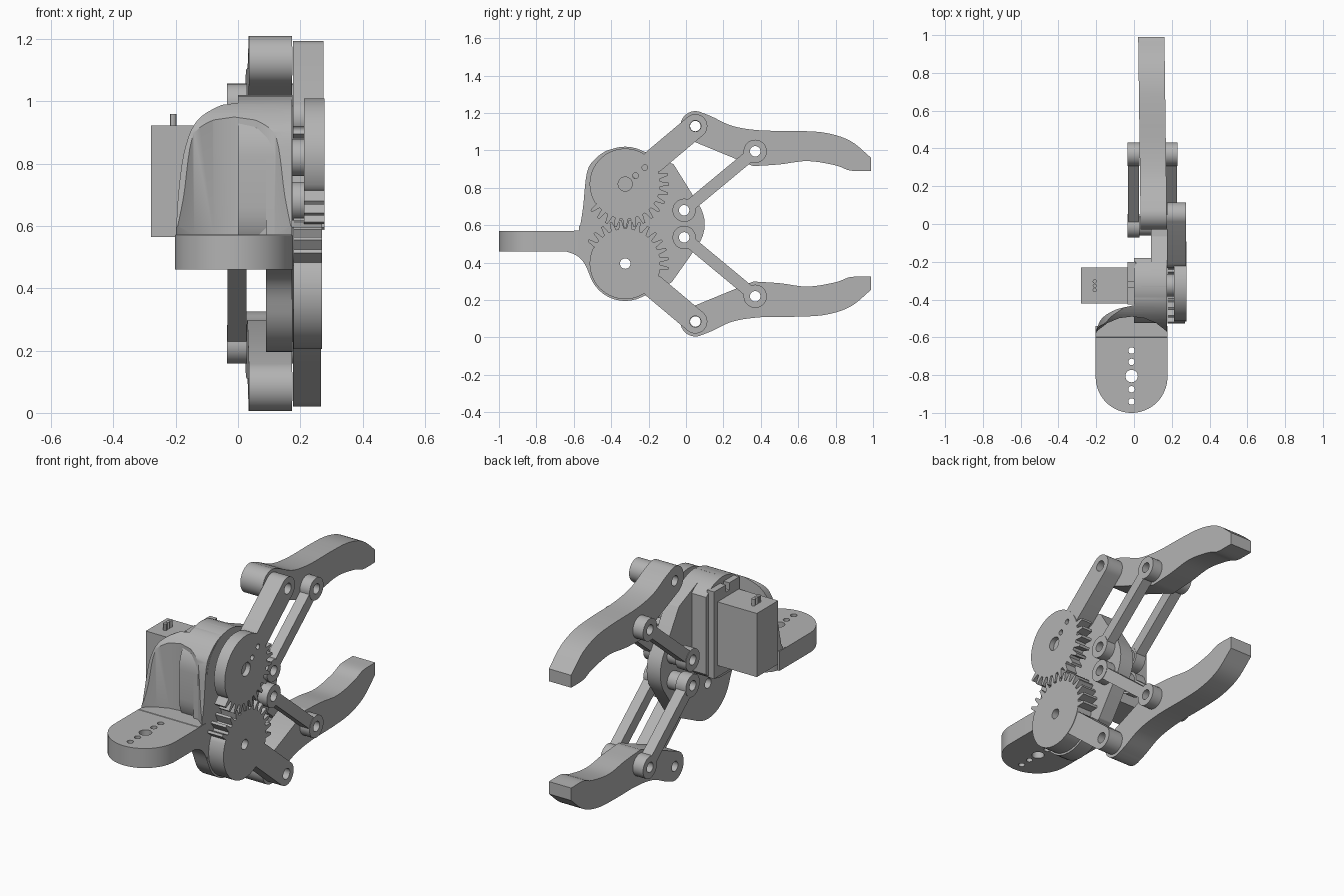
import bpy, bmesh
from math import sin, cos, radians, pi
from mathutils import Vector
from mathutils.geometry import convex_hull_2d

if "Cube" in bpy.data.objects:
    bpy.data.objects.remove(bpy.data.objects["Cube"])

grey = bpy.data.materials.new("plain grey")
grey.use_nodes = True
grey.diffuse_color = (0.45, 0.45, 0.45, 1)
grey.node_tree.nodes["Principled BSDF"].inputs["Base Color"].default_value = (0.45, 0.45, 0.45, 1)


# ---- helpers ----
def prism(name, outline, low, high, axis="X"):
    """Extrude a 2D outline along an axis."""
    place = {"X": lambda p, t: (t, p[0], p[1]),
             "Y": lambda p, t: (p[0], t, p[1]),
             "Z": lambda p, t: (p[0], p[1], t)}[axis]
    bm = bmesh.new()
    rings = [[bm.verts.new(place(p, t)) for p in outline] for t in (low, high)]
    n = len(outline)
    bm.faces.new(rings[0])
    bm.faces.new(rings[1][::-1])
    for i in range(n):
        j = (i + 1) % n
        bm.faces.new((rings[0][i], rings[1][i], rings[1][j], rings[0][j]))
    bmesh.ops.recalc_face_normals(bm, faces=bm.faces)
    mesh = bpy.data.meshes.new(name)
    bm.to_mesh(mesh)
    bm.free()
    mesh.materials.append(grey)
    obj = bpy.data.objects.new(name, mesh)
    bpy.context.collection.objects.link(obj)
    return obj


def combine(obj, other, operation):
    """Apply a boolean and discard the helper."""
    mod = obj.modifiers.new("bool", "BOOLEAN")
    mod.operation, mod.object, mod.solver = operation, other, "EXACT"
    deps = bpy.context.evaluated_depsgraph_get()
    mesh = bpy.data.meshes.new_from_object(obj.evaluated_get(deps))
    obj.modifiers.clear()
    obj.data = mesh
    bpy.data.objects.remove(other)
    return obj


def circle(c, r, n=40):
    return [(c[0] + r * cos(2 * pi * i / n), c[1] + r * sin(2 * pi * i / n)) for i in range(n)]


def hull(*discs):
    pts = [Vector(p) for c, r in discs for p in circle(c, r)]
    return [pts[i][:] for i in convex_hull_2d(pts)]


def drill(obj, c, r, low=-1, high=1, axis="X"):
    return combine(obj, prism("hole", circle(c, r, 24), low, high, axis), "DIFFERENCE")


def smooth_path(pts, steps=5):
    """Curve through the points."""
    v = [Vector(p) for p in pts]
    v = [2 * v[0] - v[1]] + v + [2 * v[-1] - v[-2]]
    out = []
    for a, b, c, d in zip(v, v[1:], v[2:], v[3:]):
        for i in range(steps):
            t = i / steps
            out.append((b + (c - a) * t / 2 + (2 * a - 5 * b + 4 * c - d) * t * t / 2
                        + (3 * b - a - 3 * c + d) * t ** 3 / 2)[:])
    return out + [tuple(pts[-1])]


def box(name, x, y, z):
    return prism(name, [(x[0], y[0]), (x[1], y[0]), (x[1], y[1]), (x[0], y[1])], z[0], z[1], "Z")


def flip(pts):
    return [(y, 1.215 - z) for y, z in pts]


GEAR, ELBOW = (-0.325, 0.82), (0.05, 1.13)
PIVOT, KNUCKLE = (-0.01, 0.68), (0.37, 0.995)
LOW_GEAR = flip([GEAR])[0]

# ---- back plate, carrying both gears and the link pivots ----
plate_shape = hull((GEAR, 0.2), (LOW_GEAR, 0.2), ((-0.09, 0.605), 0.19),
                   ((-0.08, 0.91), 0.02), ((-0.09, 0.31), 0.02))
plate = prism("back_plate", plate_shape, 0.09, 0.175)
web = smooth_path([(-0.64, 0.46), (-0.58, 0.435), (-0.54, 0.39), (-0.51, 0.32)]) + [(-0.4, 0.3), (-0.4, 0.5), (-0.64, 0.5)]
combine(plate, prism("web", web, 0.09, 0.174), "UNION")
drill(plate, LOW_GEAR, 0.028)
for p in (PIVOT, flip([PIVOT])[0]):
    combine(plate, prism("boss", circle(p, 0.05), 0.03, 0.12), "UNION")
    drill(plate, p, 0.028)

# ---- thick housing behind the upper gear ----
housing = prism("gear_housing", hull((GEAR, 0.2), ((-0.325, 0.66), 0.2)), 0.0, 0.172)
combine(housing, box("trim", (-0.1, 0.3), (-0.6, -0.18), (0.46, 1.1)), "INTERSECT")

# ---- front shell: three silhouettes intersected, then scooped ----
side = [(-0.62, 0.46), (-0.6, 0.57)] + smooth_path(
    [(-0.565, 0.6), (-0.55, 0.7), (-0.53, 0.88), (-0.49, 0.95), (-0.42, 1.0), (-0.33, 1.02)]) + [(-0.33, 0.46)]
above = [(-0.2, -0.7)] + smooth_path([(-0.2, -0.56), (-0.17, -0.5), (-0.1, -0.455), (0, -0.43)]) + [
    (0, -0.3), (0.174, -0.3), (0.174, -0.7)]
front = [(-0.2, 0.4)] + smooth_path(
    [(-0.2, 0.57), (-0.19, 0.72), (-0.17, 0.85), (-0.13, 0.94), (-0.05, 0.99), (0.04, 1.02)]) + [(0.174, 1.02), (0.174, 0.4)]
shell = prism("front_shell", side, -0.3, 0.3)
combine(shell, prism("above", above, 0.3, 1.2, "Z"), "INTERSECT")
combine(shell, prism("front", front, -0.9, -0.1, "Y"), "INTERSECT")
drill(shell, (-0.012, -0.747), 0.257, 0.572, 1.2, "Z")

# ---- mounting flange with its row of holes ----
flange = prism("mounting_flange", [(0.177, -0.54), (-0.203, -0.54)] +
               [(-0.013 - 0.19 * cos(pi * i / 32), -0.81 - 0.19 * sin(pi * i / 32)) for i in range(33)],
               0.46, 0.57, "Z")
for y, r in ((-0.67, 0.017), (-0.73, 0.017), (-0.805, 0.033), (-0.875, 0.017), (-0.94, 0.017)):
    drill(flange, (-0.013, y), r, 0.3, 0.7, "Z")

# ---- motor, its bracket and cable pins ----
box("motor", (-0.28, 0.0), (-0.42, -0.23), (0.565, 0.923))
bracket = box("motor_bracket", (-0.035, 0.01), (-0.425, -0.2), (0.5, 0.99))
combine(bracket, box("notch", (-0.1, 0.1), (-0.335, -0.305), (0.95, 1.1)), "DIFFERENCE")
for i in range(3):
    prism("cable_pin", circle((-0.208, -0.35 + 0.023 * i), 0.011, 12), 0.9, 0.96, "Z")
prism("gear_hub", circle(GEAR, 0.06), 0.17, 0.22)


# ---- toothed sector gear with its crank arm ----
def gear_outline(phase):
    pitch = 360 / 28
    pts = []

    def add(deg, r):
        pts.append((GEAR[0] + r * cos(radians(deg)), GEAR[1] + r * sin(radians(deg))))

    for k in range(-4, 9):
        a = -90 + pitch * (k + phase)
        for off, r in ((-4.3, 0.187), (-1.7, 0.233), (1.7, 0.233), (4.3, 0.187)):
            add(a + off, r)
    first, last = -90 + pitch * (phase - 4.5), -90 + pitch * (phase + 8.5)
    for i in range(41):
        add(last + (first + 360 - last) * i / 40, 0.19)
    return pts


def finger_outline():
    back = smooth_path([(0.09, 1.2), (0.14, 1.18), (0.25, 1.13), (0.4, 1.107), (0.6, 1.104),
                        (0.75, 1.093), (0.88, 1.05), (0.99, 0.96)])
    grip = smooth_path([(0.99, 0.89), (0.88, 0.892), (0.8, 0.92), (0.65, 0.943), (0.5, 0.925), (0.36, 0.916)])
    knob = [(ELBOW[0] + 0.08 * cos(radians(a)), ELBOW[1] + 0.08 * sin(radians(a))) for a in range(245, 65, -10)]
    return back + grip + knob


# ---- gears, fingers and links, built above and mirrored below ----
def same(pts):
    return list(pts)


for label, side_of, phase, gear_x in (("upper", same, 0, (0.212, 0.278)), ("lower", flip, -0.5, (0.178, 0.27))):
    gear_c, elbow, pivot, knuckle = side_of([GEAR, ELBOW, PIVOT, KNUCKLE])

    gear = prism(label + "_gear", side_of(gear_outline(phase)), *gear_x)
    arm = prism("arm", hull((elbow, 0.064), (side_of([(-0.17, 0.945)])[0], 0.064)), 0.176, gear_x[1] - 0.003)
    combine(gear, arm, "UNION")
    drill(gear, elbow, 0.03)
    if label == "lower":
        drill(gear, gear_c, 0.028)
    else:
        drill(gear, gear_c, 0.038, 0.25, 0.4)
        for p in ((-0.27, 0.865), (-0.22, 0.908)):
            drill(gear, p, 0.015)

    finger = prism(label + "_finger", side_of(finger_outline()), 0.035, 0.174)
    for p in (elbow, knuckle):
        drill(finger, p, 0.028)
    for v in finger.data.vertices:
        v.co.x -= 0.013 * v.co.y

    for where, x0, x1 in (("left", 0.168, 0.23), ("right", -0.035, 0.029)):
        link = prism(f"{label}_{where}_link", hull((pivot, 0.032), (knuckle, 0.032)), x0 + 0.002, x1 - 0.002)
        for p in (pivot, knuckle):
            combine(link, prism("ring", circle(p, 0.062), x0, x1), "UNION")
            drill(link, p, 0.028)

# ---- smooth rounded faces, keep edges crisp ----
for obj in bpy.context.collection.objects:
    if obj.type == "MESH" and grey.name in obj.data.materials:
        bpy.ops.object.select_all(action="DESELECT")
        obj.select_set(True)
        bpy.context.view_layer.objects.active = obj
        bpy.ops.object.shade_smooth_by_angle(angle=radians(30))
